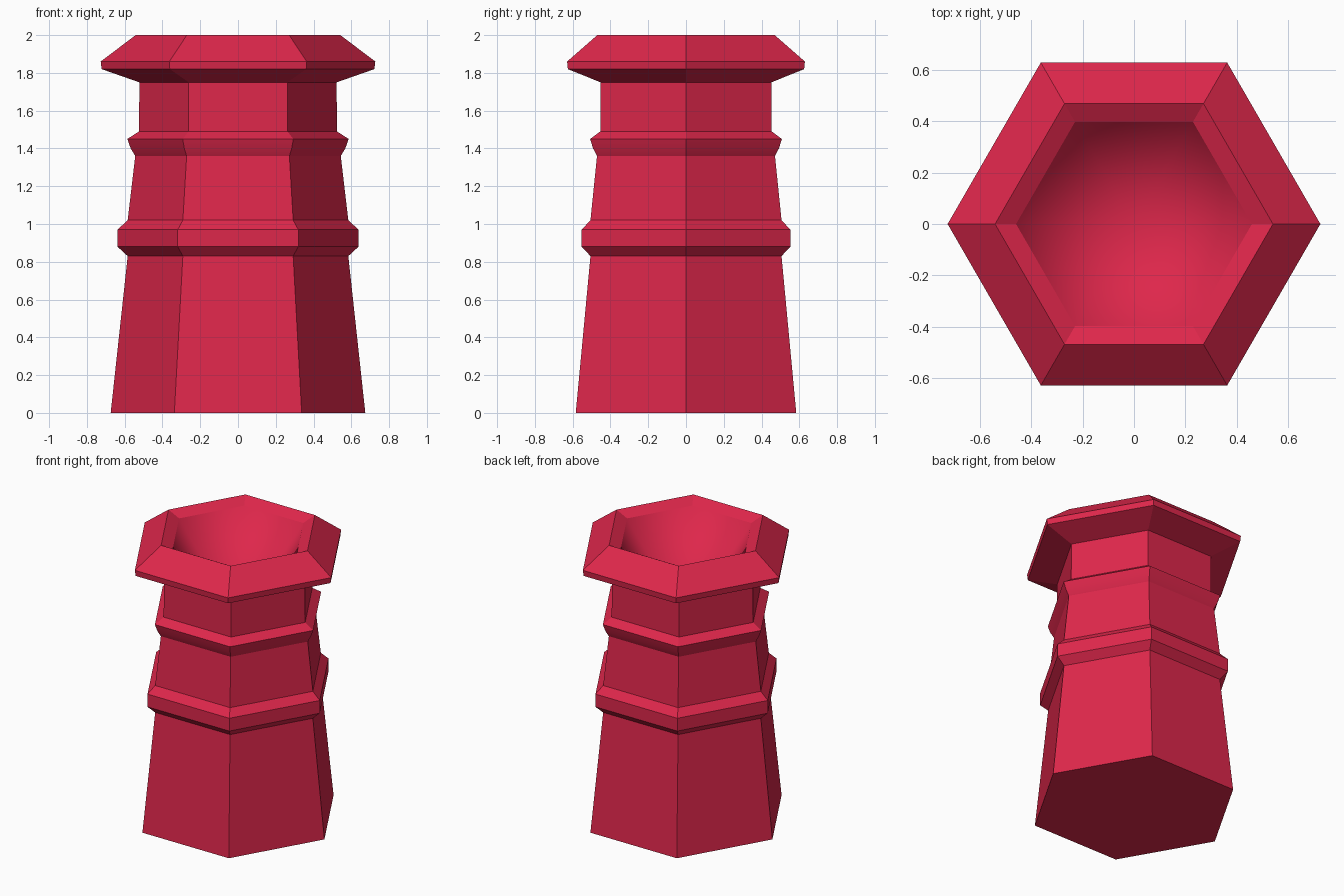
import bpy, bmesh
from math import cos, sin, pi

if "Cube" in bpy.data.objects:
    bpy.data.objects.remove(bpy.data.objects["Cube"])

SIDES = 6
# outer profile from base to lip, then over the rim into the mouth: (radius, height)
PROFILE = [
    (0.674, 0.0), (0.584, 0.83), (0.638, 0.88), (0.638, 0.97),   # base and lower band
    (0.584, 1.02), (0.544, 1.36), (0.568, 1.40), (0.586, 1.45),  # waist and upper band
    (0.524, 1.49), (0.522, 1.75), (0.722, 1.82), (0.727, 1.86),  # neck and flared cap
    (0.542, 2.0), (0.46, 1.96),                                  # lip and inner bevel
]
SOFT_RING = 6        # ring blended smoothly in the upper band
FLUE_BOTTOM = 1.36   # depth of the hollow

bm = bmesh.new()
rings = [[bm.verts.new((r * cos(2 * pi * i / SIDES), r * sin(2 * pi * i / SIDES), z))
          for i in range(SIDES)] for r, z in PROFILE]

# hexagonal walls
for lower, upper in zip(rings, rings[1:]):
    for i in range(SIDES):
        j = (i + 1) % SIDES
        bm.faces.new((lower[i], lower[j], upper[j], upper[i]))

# closed underside
bm.faces.new(rings[0][::-1])

# every outer edge is crisp except the soft ring of the upper band
soft = set(rings[SOFT_RING])
for e in bm.edges:
    e.smooth = all(v in soft for v in e.verts)

# smooth funnel-shaped hollow
apex = bm.verts.new((0, 0, FLUE_BOTTOM))
for i in range(SIDES):
    bm.faces.new((rings[-1][i], rings[-1][(i + 1) % SIDES], apex))
for f in bm.faces:
    f.smooth = True
bm.normal_update()

mesh = bpy.data.meshes.new("chimney_pot")
bm.to_mesh(mesh)
bm.free()

# red clay
clay = bpy.data.materials.new("red_clay")
clay.diffuse_color = (0.73, 0.02, 0.07, 1)
clay.use_nodes = True
clay.node_tree.nodes["Principled BSDF"].inputs["Base Color"].default_value = clay.diffuse_color
mesh.materials.append(clay)

pot = bpy.data.objects.new("chimney_pot", mesh)
bpy.context.collection.objects.link(pot)
